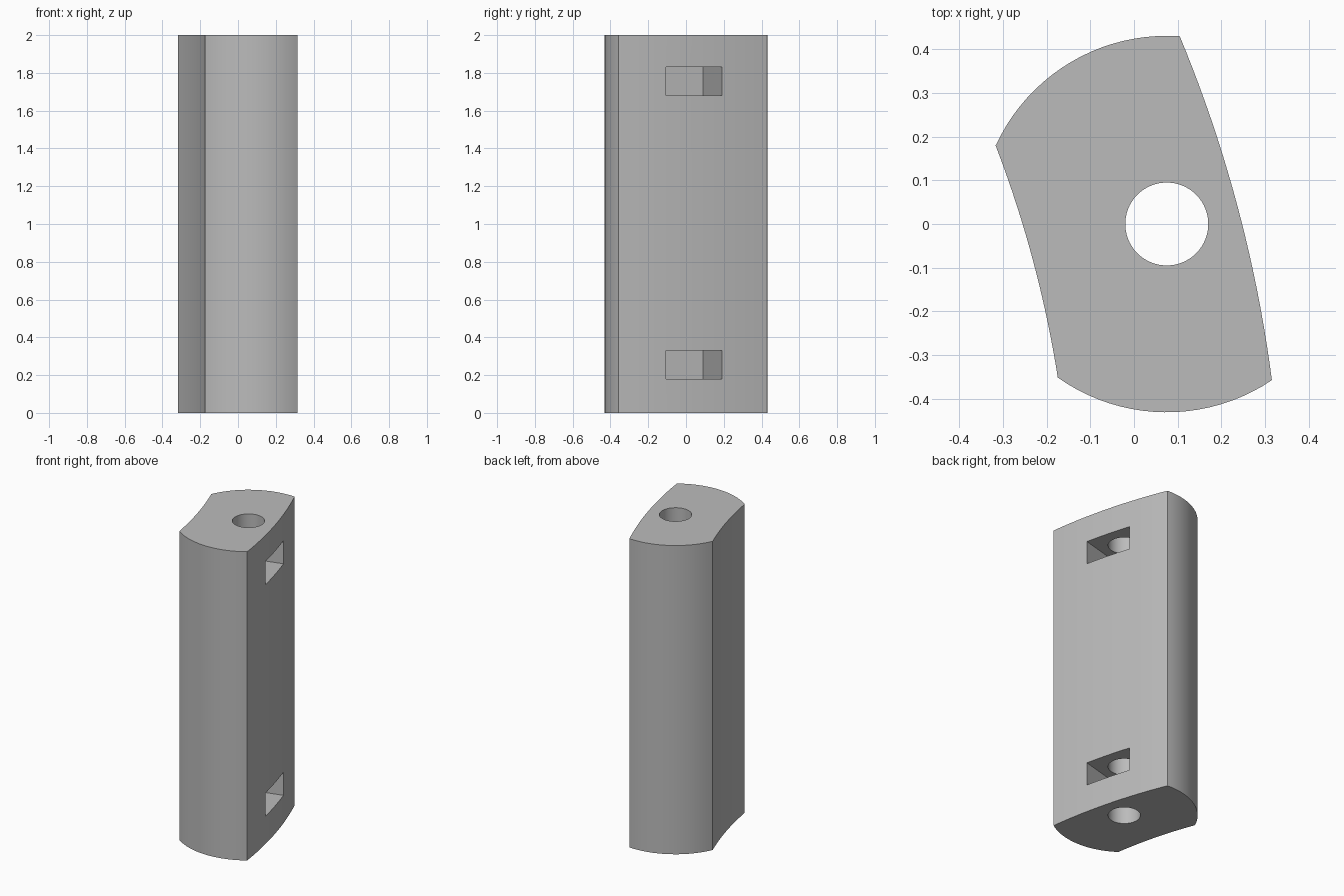
import bpy, bmesh
from math import radians, atan2, cos, sin
from mathutils import Matrix, Vector

if "Cube" in bpy.data.objects:
    bpy.data.objects.remove(bpy.data.objects["Cube"])

HEIGHT = 2.0
RADIUS = 0.431       # rounded ends, centred on the bore
BORE = 0.095
PLACE = Matrix.Translation((0.075, 0, 0)) @ Matrix.Rotation(radians(15), 4, "Z")

gray = bpy.data.materials.new("light_gray")
gray.use_nodes = True
gray.diffuse_color = (0.5, 0.5, 0.5, 1)
gray.node_tree.nodes["Principled BSDF"].inputs["Base Color"].default_value = (0.5, 0.5, 0.5, 1)


def arc(center, start, end, steps):
    """Points from start up to, but not including, end, turning the short way."""
    c, a, b = Vector(center), Vector(start), Vector(end)
    r = (a - c).length
    a0 = atan2(*(a - c).yx)
    turn = -(a - c).angle_signed(b - c)
    return [(c.x + r * cos(a0 + turn * i / steps),
             c.y + r * sin(a0 + turn * i / steps)) for i in range(steps)]


def bow_center(half, edge, sag):
    """Centre of the arc through (edge, +-half) that bulges by sag towards +x."""
    r = (half * half + sag * sag) / (2 * sag)
    return (edge + sag - r, 0)


def prism(name, outline, z0, z1):
    bm = bmesh.new()
    base = bm.faces.new([bm.verts.new((x, y, z0)) for x, y in outline])
    top = bmesh.ops.extrude_face_region(bm, geom=[base])["geom"]
    bmesh.ops.translate(bm, vec=(0, 0, z1 - z0),
                        verts=[v for v in top if isinstance(v, bmesh.types.BMVert)])
    bmesh.ops.recalc_face_normals(bm, faces=bm.faces)
    bm.transform(PLACE)
    mesh = bpy.data.meshes.new(name)
    bm.to_mesh(mesh)
    bm.free()
    mesh.materials.append(gray)
    obj = bpy.data.objects.new(name, mesh)
    bpy.context.collection.objects.link(obj)
    return obj


def cut(obj, cutter):
    mod = obj.modifiers.new("cut", "BOOLEAN")
    mod.operation = "DIFFERENCE"
    mod.solver = "EXACT"
    mod.object = cutter
    bpy.context.view_layer.objects.active = obj
    bpy.ops.object.modifier_apply(modifier=mod.name)
    bpy.data.objects.remove(cutter)


# Body: curved bar with one bulging side, one hollow side and rounded ends
out_x, out_y = 0.14, 0.4075
in_x, in_y = -0.332, 0.275
corners = [(out_x, -out_y), (out_x, out_y), (in_x, in_y), (in_x, -in_y)]
centers = [bow_center(out_y, out_x, 0.027), (0, 0),
           bow_center(in_y, in_x, 0.0145), (0, 0)]
outline = []
for i, center in enumerate(centers):
    outline += arc(center, corners[i], corners[(i + 1) % 4], 20)
body = prism("curved_bar", outline, 0, HEIGHT)

# Bore through the full height
circle = [(BORE * cos(radians(a)), BORE * sin(radians(a))) for a in range(0, 360, 6)]
cut(body, prism("bore_cutter", circle, -0.1, HEIGHT + 0.1))

# Rectangular pockets crossing the bore, open on the bulging side
slot = [(-0.22, -0.153), (0.4, -0.153), (0.4, 0.153), (-0.22, 0.153)]
for z in (0.18, 1.68):
    cut(body, prism("pocket_cutter", slot, z, z + 0.15))

bpy.ops.object.select_all(action="DESELECT")
body.select_set(True)
bpy.context.view_layer.objects.active = body
bpy.ops.object.shade_smooth_by_angle(angle=radians(25))
